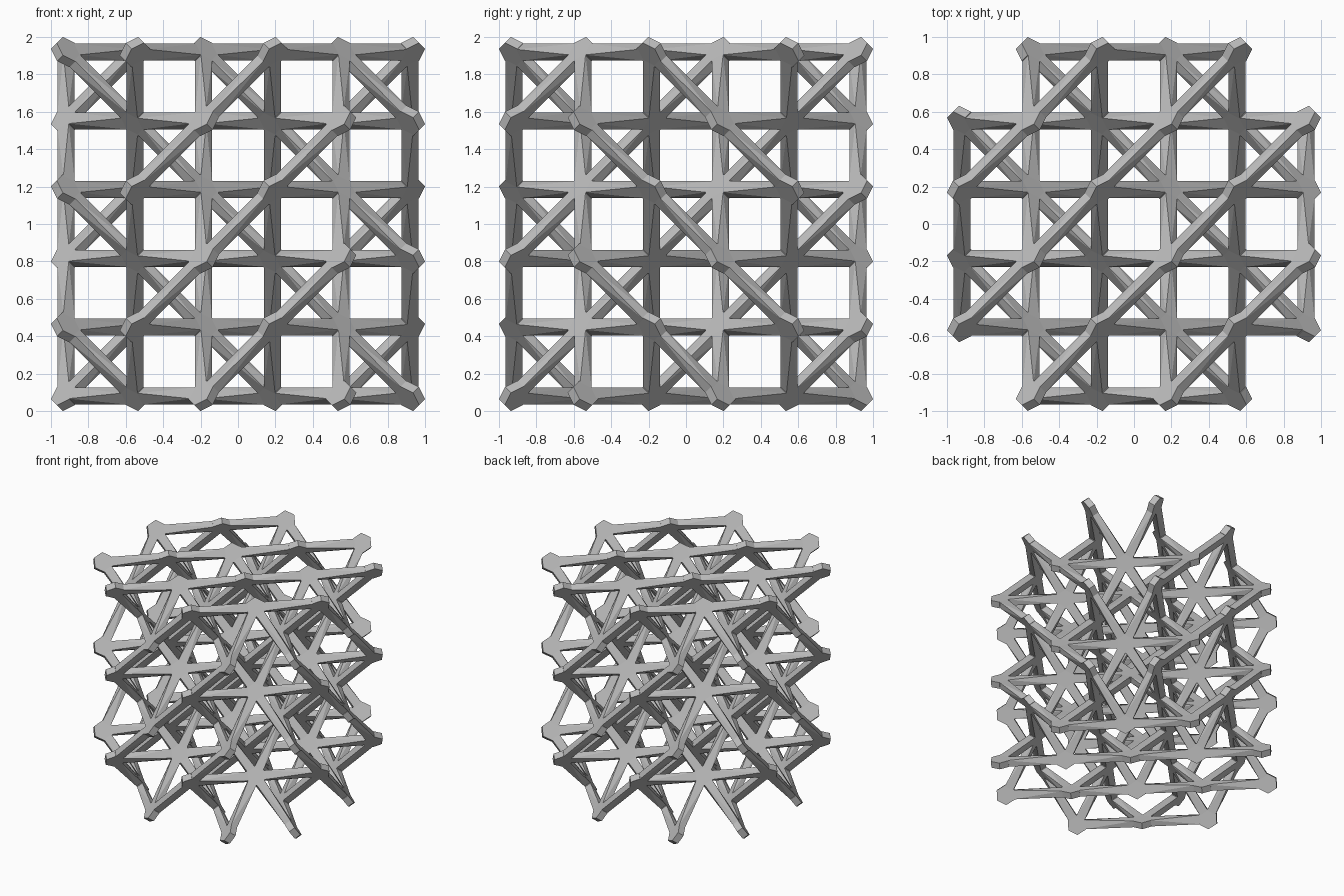
import bpy
import bmesh
import math
from mathutils import Vector

if "Cube" in bpy.data.objects:
    bpy.data.objects.remove(bpy.data.objects["Cube"], do_unlink=True)

COUNT = 6          # grid positions along each axis
RADIUS = 0.08      # hub plate radius
THICK = 0.054      # plate and strut thickness
WIDTH = 0.074      # strut width in the plane of its hub
STEP = (1 - RADIUS * math.sqrt(2 / 3) - THICK / math.sqrt(12)) / 2.5

grey = bpy.data.materials.new("mid grey")
grey.use_nodes = True
grey.diffuse_color = (0.5, 0.5, 0.5, 1)
grey.node_tree.nodes["Principled BSDF"].inputs["Base Color"].default_value = (0.5, 0.5, 0.5, 1)


def normal(cell):
    """Plate direction; the four kinds of hub alternate through the lattice."""
    p, q, r = cell
    kinds = {(0, 1): (1, -1, 1), (1, 0): (1, -1, -1), (1, 1): (1, 1, 1), (0, 0): (1, 1, -1)}
    return Vector(kinds[(p % 2, q % 2)]).normalized()


def position(cell):
    return (Vector(cell) - Vector((2.5, 2.5, 2.5))) * STEP + Vector((0, 0, 1))


def add_hull(bm, points):
    verts = [bm.verts.new(p) for p in points]
    result = bmesh.ops.convex_hull(bm, input=verts)
    loose = [v for v in result["geom_interior"] if isinstance(v, bmesh.types.BMVert)]
    bmesh.ops.delete(bm, geom=loose, context="VERTS")


def finish(bm, name):
    bmesh.ops.recalc_face_normals(bm, faces=bm.faces)
    bmesh.ops.dissolve_limit(bm, angle_limit=0.01, verts=bm.verts, edges=bm.edges)
    mesh = bpy.data.meshes.new(name)
    bm.to_mesh(mesh)
    bm.free()
    mesh.materials.append(grey)
    bpy.context.collection.objects.link(bpy.data.objects.new(name, mesh))


def strut_end(cell, along):
    """Flat rectangle lying in the plane of a hub, just inside its rim."""
    n = normal(cell)
    side = along.cross(n)
    centre = position(cell) + along * RADIUS * 0.75
    return [centre + side * a * WIDTH / 2 + n * b * THICK / 2
            for a in (-1, 1) for b in (-1, 1)]


# Alternate grid points, leaving out the four upright corner columns
span = range(COUNT)
ends = (0, COUNT - 1)
cells = {(p, q, r) for p in span for q in span for r in span
         if (p + q + r) % 2 == 0 and not (p in ends and q in ends)}

# Six-sided hub plates, with flats facing the struts
hubs = bmesh.new()
for cell in sorted(cells):
    n = normal(cell)
    u = Vector((n.y, -n.x, 0)).normalized()
    v = n.cross(u)
    points = []
    for i in range(6):
        a = math.radians(30 + 60 * i)
        rim = (u * math.cos(a) + v * math.sin(a)) * RADIUS
        points += [position(cell) + rim + n * s * THICK / 2 for s in (-1, 1)]
    add_hull(hubs, points)
finish(hubs, "hub_plates")

# Struts twist from the plane of one hub to the plane of the next
struts = bmesh.new()
directions = [(1, 1, 0), (1, -1, 0), (1, 0, 1), (1, 0, -1), (0, 1, 1), (0, 1, -1)]
for cell in sorted(cells):
    for d in directions:
        other = tuple(a + b for a, b in zip(cell, d))
        along = Vector(d).normalized()
        if other in cells and abs(normal(cell).dot(along)) < 0.01:
            add_hull(struts, strut_end(cell, along) + strut_end(other, -along))
finish(struts, "lattice_struts")
